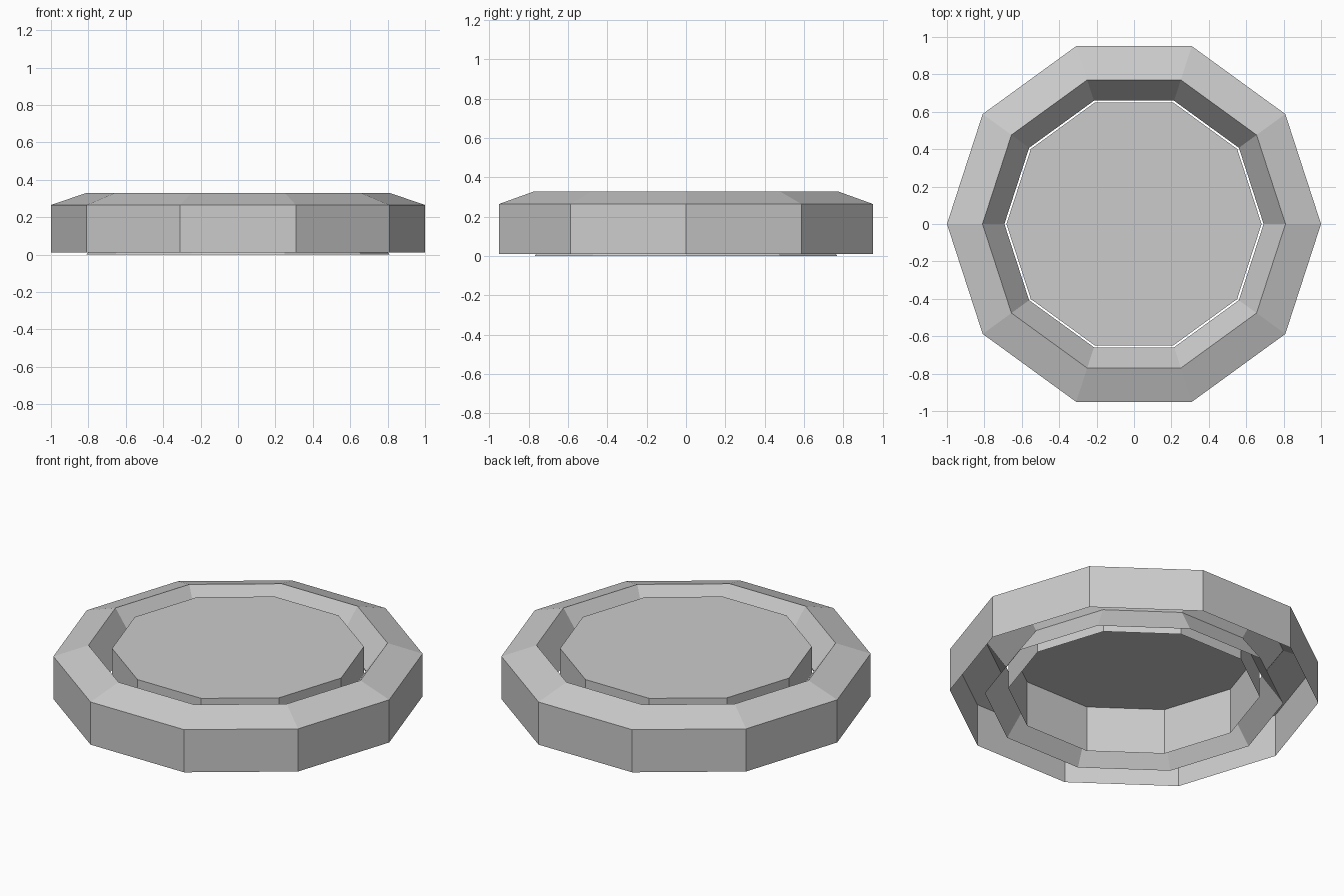
import bpy
import bmesh
from math import cos, sin, pi

if "Cube" in bpy.data.objects:
    bpy.data.objects.remove(bpy.data.objects["Cube"])

SIDES = 10


def lathe(name, profile, cap_first=False):
    """Spin an open (radius, z) profile into a ten-sided shell."""
    bm = bmesh.new()
    rings = [[bm.verts.new((r * cos(2 * pi * i / SIDES), r * sin(2 * pi * i / SIDES), z))
              for i in range(SIDES)] for r, z in profile]
    for a, b in zip(rings, rings[1:]):
        for i in range(SIDES):
            j = (i + 1) % SIDES
            bm.faces.new((b[i], b[j], a[j], a[i]))
    if cap_first:
        bm.faces.new(rings[0])
    mesh = bpy.data.meshes.new(name)
    bm.to_mesh(mesh)
    bm.free()
    obj = bpy.data.objects.new(name, mesh)
    bpy.context.collection.objects.link(obj)
    return obj


# Outer rim: sloped inner lip, chamfered top and upright outer wall, open below
lathe("outer_rim", [(0.693, 0.165), (0.81, 0.33), (1.0, 0.265), (1.0, 0.01)])

# Lower flare of the inner lip, widening down to the ground
lathe("lower_flare", [(0.81, 0.0), (0.693, 0.165)][::-1]).data.flip_normals()
bpy.data.objects["lower_flare"].data.flip_normals()

# Raised centre plate: flat top with a skirt, open below
lathe("centre_plate", [(0.682, 0.31), (0.682, 0.035)], cap_first=True)
